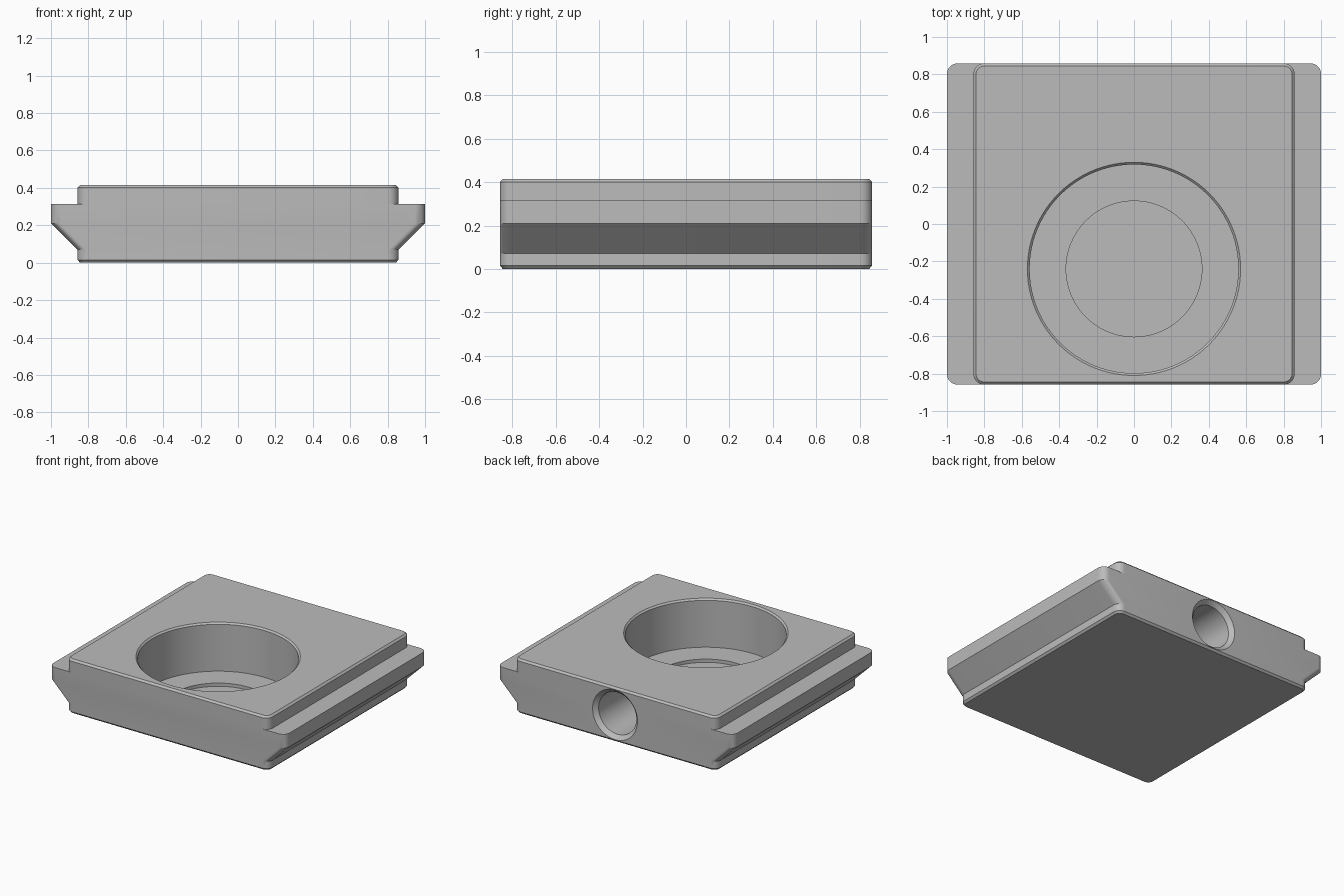
import bpy, bmesh, math
from mathutils import Matrix

if "Cube" in bpy.data.objects:
    bpy.data.objects.remove(bpy.data.objects["Cube"])

grey = bpy.data.materials.new("plain grey")
grey.use_nodes = True
colour = (0.5, 0.5, 0.5, 1)
grey.diffuse_color = colour
grey.node_tree.nodes["Principled BSDF"].inputs["Base Color"].default_value = colour


def rounded_rect(hx, hy, r, steps=8):
    """Corner-rounded outline, counter-clockwise."""
    pts = []
    for k, (sx, sy) in enumerate([(1, 1), (-1, 1), (-1, -1), (1, -1)]):
        for i in range(steps + 1):
            a = math.pi / 2 * (k + i / steps)
            pts.append((sx * (hx - r) + r * math.cos(a), sy * (hy - r) + r * math.sin(a)))
    return pts


def circle(r, steps=96):
    return [(r * math.cos(2 * math.pi * i / steps), r * math.sin(2 * math.pi * i / steps))
            for i in range(steps)]


def loft(name, layers, matrix=Matrix()):
    """Closed solid through stacked outlines [(outline, z), ...]."""
    bm = bmesh.new()
    rings = [[bm.verts.new((x, y, z)) for x, y in outline] for outline, z in layers]
    for low, high in zip(rings, rings[1:]):
        for i in range(len(low)):
            bm.faces.new((low[i - 1], low[i], high[i], high[i - 1]))
    bm.faces.new(rings[0][::-1])
    bm.faces.new(rings[-1])
    bm.transform(matrix)
    bmesh.ops.recalc_face_normals(bm, faces=bm.faces)
    mesh = bpy.data.meshes.new(name)
    bm.to_mesh(mesh)
    bm.free()
    mesh.materials.append(grey)
    obj = bpy.data.objects.new(name, mesh)
    bpy.context.collection.objects.link(obj)
    return obj


# Plate with side flanges, chamfered top and bottom edges
H, W, E, R = 0.858, 1.0, 0.844, 0.055
sections = [(E, E, 0), (H, H, 0.015), (H, H, 0.07), (W, H, 0.21),
            (W, H, 0.315), (H, H, 0.315), (H, H, 0.401), (E, E, 0.415)]
plate = loft("slide_plate", [(rounded_rect(hx, hy, R - (H - hy)), z) for hx, hy, z in sections])

# Round pocket with a shallow recess in its floor
pocket = loft("pocket_cutter",
              [(circle(r), z) for r, z in [(0.363, 0.02), (0.363, 0.045), (0.558, 0.045),
                                           (0.558, 0.403), (0.59, 0.435)]],
              Matrix.Translation((0, -0.24, 0)))

# Countersunk blind bore in the back face
bore = loft("bore_cutter",
            [(circle(r, 64), d) for r, d in [(0.23, -0.04), (0.16, 0.03), (0.16, 0.48)]],
            Matrix.Translation((0, H, 0.207)) @ Matrix.Rotation(math.pi / 2, 4, "X"))

bpy.ops.object.select_all(action="DESELECT")
plate.select_set(True)
bpy.context.view_layer.objects.active = plate
for cutter in (pocket, bore):
    mod = plate.modifiers.new(cutter.name, "BOOLEAN")
    mod.operation = "DIFFERENCE"
    mod.solver = "EXACT"
    mod.object = cutter
    bpy.ops.object.modifier_apply(modifier=mod.name)
    bpy.data.objects.remove(cutter)
bpy.ops.object.shade_smooth_by_angle(angle=math.radians(25))
